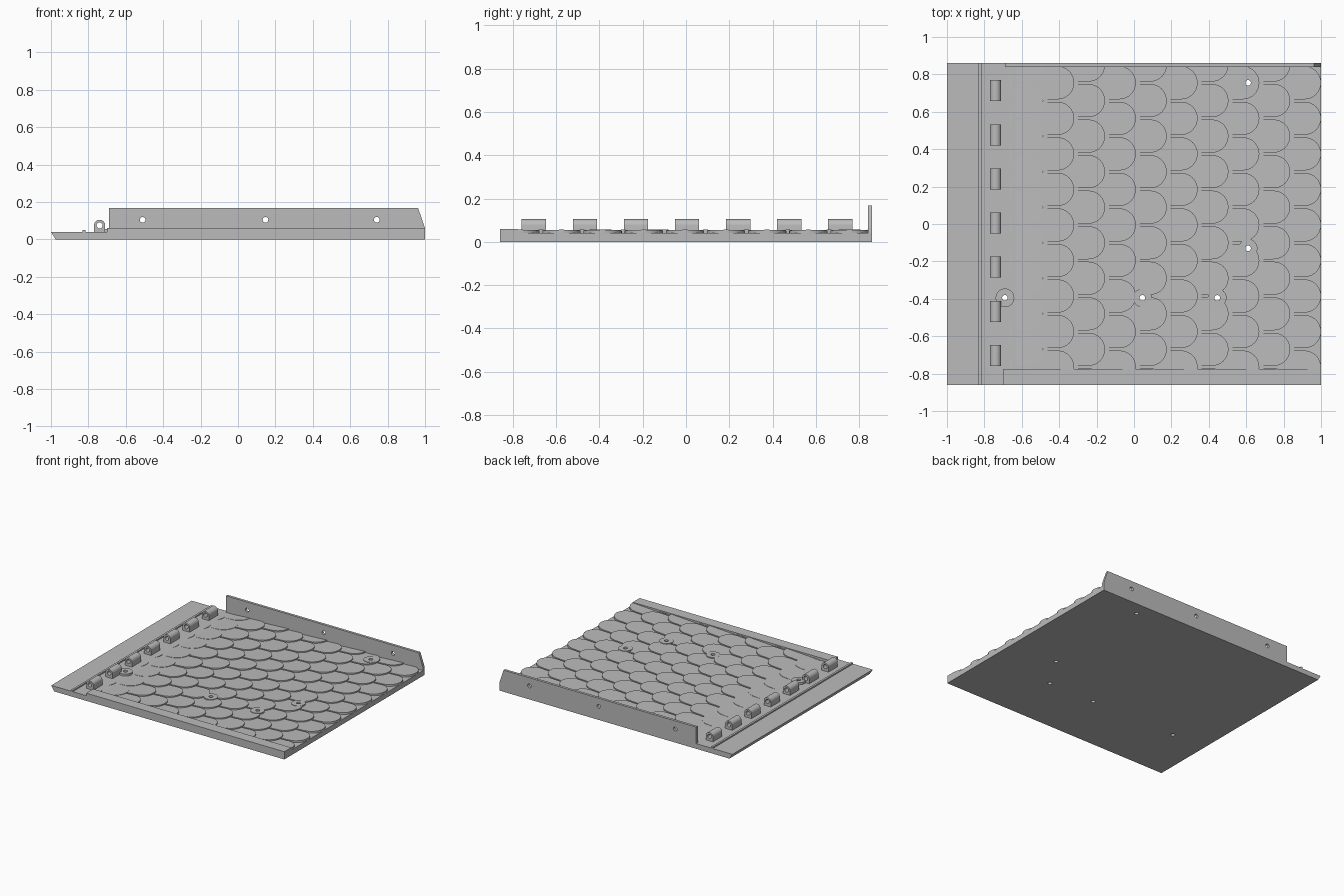
import bpy, bmesh, math
from mathutils import Vector

cube = bpy.data.objects.get("Cube")
if cube:
    bpy.data.objects.remove(cube, do_unlink=True)

grey = bpy.data.materials.new("plain grey")
grey.use_nodes = True
grey.diffuse_color = (0.5, 0.5, 0.5, 1)
grey.node_tree.nodes["Principled BSDF"].inputs["Base Color"].default_value = (0.5, 0.5, 0.5, 1)


def add_prism(bm, lower, upper):
    """Close two matching loops of points into a solid."""
    a = [bm.verts.new(p) for p in lower]
    b = [bm.verts.new(p) for p in upper]
    n = len(a)
    faces = [bm.faces.new(a), bm.faces.new(b)]
    for i in range(n):
        j = (i + 1) % n
        faces.append(bm.faces.new((a[i], a[j], b[j], b[i])))
    bmesh.ops.recalc_face_normals(bm, faces=faces)


def along_y(bm, profile, y0, y1):
    add_prism(bm, [(x, y0, z) for x, z in profile], [(x, y1, z) for x, z in profile])


def circle(cx, cy, r, n=24):
    return [(cx + r * math.cos(2 * math.pi * i / n), cy + r * math.sin(2 * math.pi * i / n))
            for i in range(n)]


def along_z(bm, outline, z0, z1):
    add_prism(bm, [(x, y, z0) for x, y in outline], [(x, y, z1) for x, y in outline])


def finish(bm, name):
    mesh = bpy.data.meshes.new(name)
    bm.to_mesh(mesh)
    bm.free()
    mesh.materials.append(grey)
    obj = bpy.data.objects.new(name, mesh)
    bpy.context.collection.objects.link(obj)
    return obj


def drill(obj, cutter):
    bpy.context.view_layer.objects.active = obj
    mod = obj.modifiers.new("holes", 'BOOLEAN')
    mod.operation = 'DIFFERENCE'
    mod.solver = 'EXACT'
    mod.use_self = True
    mod.object = cutter
    bpy.ops.object.modifier_apply(modifier=mod.name)


TOP, FRONT, BACK = 0.04, -0.86, 0.86

# Base plate with undercut left edge
bm = bmesh.new()
along_y(bm, [(-0.975, 0), (1, 0), (1, TOP), (-1, TOP)], FRONT, BACK)
plate = finish(bm, "base_plate")

# Thin ridge beside the hinge
bm = bmesh.new()
along_y(bm, [(-0.832, 0.03), (-0.816, 0.03), (-0.816, 0.05), (-0.832, 0.05)], FRONT, BACK)
finish(bm, "hinge_ridge")

# Low front rail
bm = bmesh.new()
along_y(bm, [(-0.70, 0), (1, 0), (1, 0.06), (-0.70, 0.06)], FRONT, -0.775)
finish(bm, "front_rail")

# Tall back wall with sloped right end
bm = bmesh.new()
along_y(bm, [(-0.69, 0), (1, 0), (1, 0.06), (0.963, 0.168), (-0.69, 0.168)], 0.84, BACK)
wall = finish(bm, "back_wall")

# Overlapping scales, each rising towards its rounded tip
PITCH, STEP, RADIUS = 0.19, 0.165, 0.0885
bm = bmesh.new()
for row in range(11):
    tip = -0.65 + STEP * row
    tail = max(tip - 0.36, -0.69)
    tip_z = (0.043, 0.05)[row] if row < 2 else 0.056
    first = 0.755 if row % 2 == 0 else 0.85
    for k in range(9 + row % 2):
        cy = first - PITCH * k
        arc = [(tip - RADIUS + RADIUS * math.cos(t), cy + RADIUS * math.sin(t))
               for t in (math.pi * (i / 16 - 0.5) for i in range(17))]
        outline = [(tail, cy - RADIUS)] + arc + [(tail, cy + RADIUS)]
        slope = (tip_z - 0.036) / (tip - tail)
        piece = bmesh.new()
        add_prism(piece, [(x, y, 0.03) for x, y in outline],
                  [(x, y, 0.036 + slope * (x - tail)) for x, y in outline])
        # Trim against the rail and the wall
        for y, side in ((0.85, 1), (-0.80, -1)):
            cut = bmesh.ops.bisect_plane(piece, geom=piece.verts[:] + piece.edges[:] + piece.faces[:],
                                         plane_co=(0, y, 0), plane_no=(0, side, 0), clear_outer=True)
            rim = [e for e in cut["geom_cut"] if isinstance(e, bmesh.types.BMEdge)]
            if rim:
                bmesh.ops.holes_fill(piece, edges=rim)
        temp = bpy.data.meshes.new("scale_piece")
        piece.to_mesh(temp)
        piece.free()
        bm.from_mesh(temp)
        bpy.data.meshes.remove(temp)
scales = finish(bm, "scales")

# Screw bosses
spots = [(-0.69, -0.395), (0.045, -0.395), (0.445, -0.395), (0.61, -0.13), (0.61, 0.755)]
bm = bmesh.new()
for x, y in spots:
    along_z(bm, circle(x, y, 0.05, 32), 0.01, 0.056)
bosses = finish(bm, "screw_bosses")

# Vertical screw holes
bm = bmesh.new()
for x, y in spots:
    along_z(bm, circle(x, y, 0.015), -0.1, 0.2)
cutter = finish(bm, "screw_cutter")
cutter.hide_render = True
for obj in (plate, scales, bosses):
    drill(obj, cutter)
bpy.data.objects.remove(cutter, do_unlink=True)

# Wall holes
bm = bmesh.new()
for x in (-0.51, 0.147, 0.742):
    along_y(bm, circle(x, 0.105, 0.015), 0.8, 0.9)
cutter = finish(bm, "wall_cutter")
cutter.hide_render = True
drill(wall, cutter)
bpy.data.objects.remove(cutter, do_unlink=True)

# Hinge knuckles with round tops
bm = bmesh.new()
arch = [(-0.74 + 0.03 * math.cos(math.pi * i / 16), 0.075 + 0.03 * math.sin(math.pi * i / 16))
        for i in range(17)]
for k in range(7):
    cy = 0.236 * (k - 3) + 0.005
    along_y(bm, [(-0.77, 0.03), (-0.71, 0.03)] + arch, cy - 0.056, cy + 0.056)
knuckles = finish(bm, "hinge_knuckles")

# Pin hole through every knuckle
bm = bmesh.new()
along_y(bm, circle(-0.74, 0.075, 0.016), -1, 1)
cutter = finish(bm, "pin_cutter")
cutter.hide_render = True
drill(knuckles, cutter)
bpy.data.objects.remove(cutter, do_unlink=True)

# Smooth the curved surfaces, keep edges sharp
for obj in bpy.context.scene.objects:
    obj.select_set(obj.type == 'MESH')
bpy.ops.object.shade_smooth_by_angle(angle=math.radians(30))
